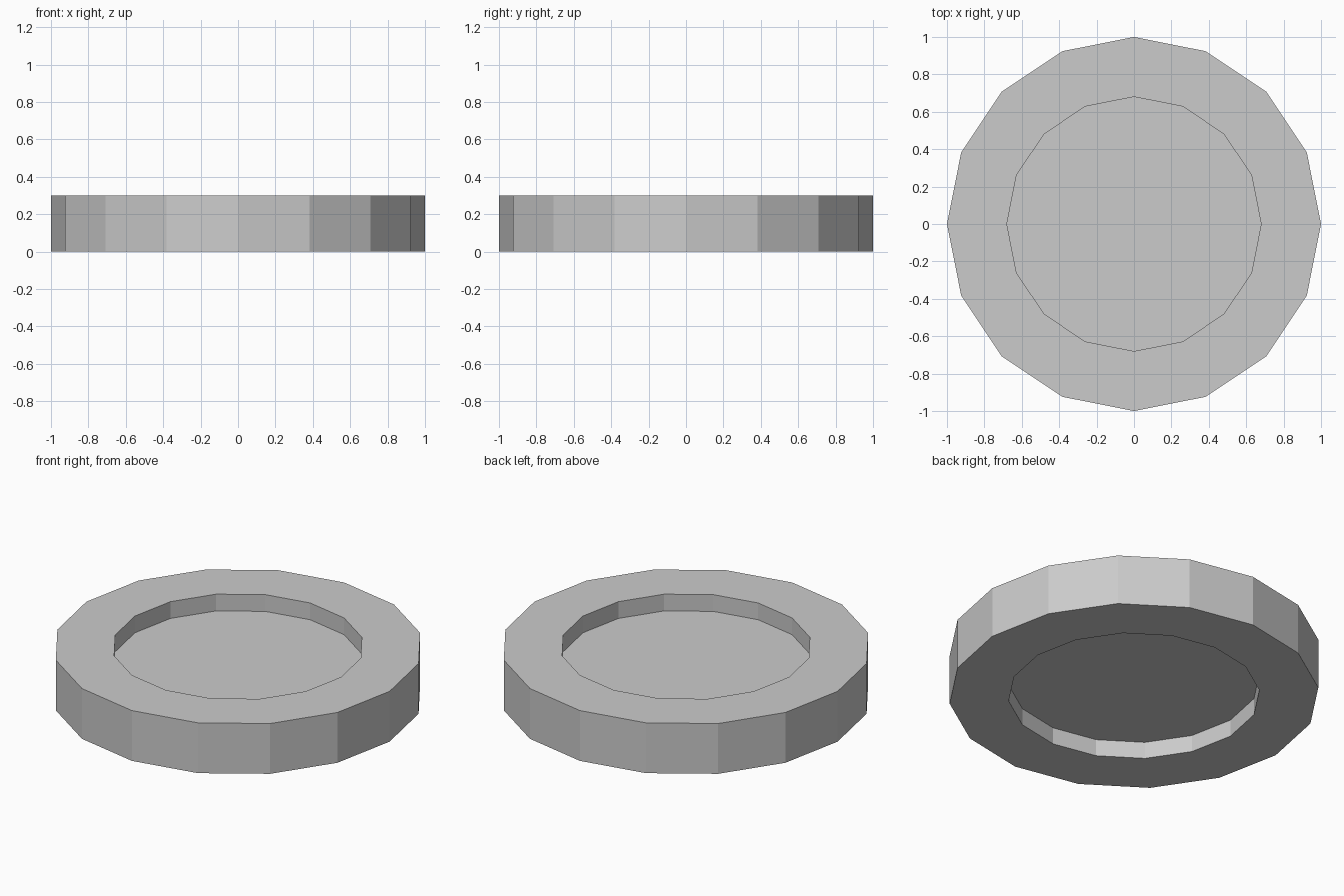
import bpy, bmesh, math
from mathutils import Vector

if "Cube" in bpy.data.objects:
    bpy.data.objects.remove(bpy.data.objects["Cube"])

SIDES, OUTER, INNER = 16, 1.0, 0.68
HEIGHT, RECESS = 0.30, 0.10

bm = bmesh.new()

# Solid outer disc, standing on z = 0
bmesh.ops.create_cone(bm, cap_ends=True, segments=SIDES,
                      radius1=OUTER, radius2=OUTER, depth=HEIGHT)
bmesh.ops.translate(bm, verts=bm.verts, vec=(0, 0, HEIGHT / 2))
bm.normal_update()

# Inset both caps to form the rim, then sink them into recesses
for cap in [f for f in bm.faces if abs(f.normal.z) > 0.9]:
    inward = -RECESS * math.copysign(1, cap.normal.z)
    bmesh.ops.inset_region(bm, faces=[cap], use_even_offset=True,
                           thickness=(OUTER - INNER) * math.cos(math.pi / SIDES))
    ext = bmesh.ops.extrude_discrete_faces(bm, faces=[cap])
    floor = ext["faces"][0]
    bmesh.ops.translate(bm, verts=floor.verts, vec=Vector((0, 0, inward)))

bmesh.ops.recalc_face_normals(bm, faces=bm.faces)
mesh = bpy.data.meshes.new("recessed_disc")
bm.to_mesh(mesh)
bm.free()
disc = bpy.data.objects.new("recessed_disc", mesh)
bpy.context.collection.objects.link(disc)
